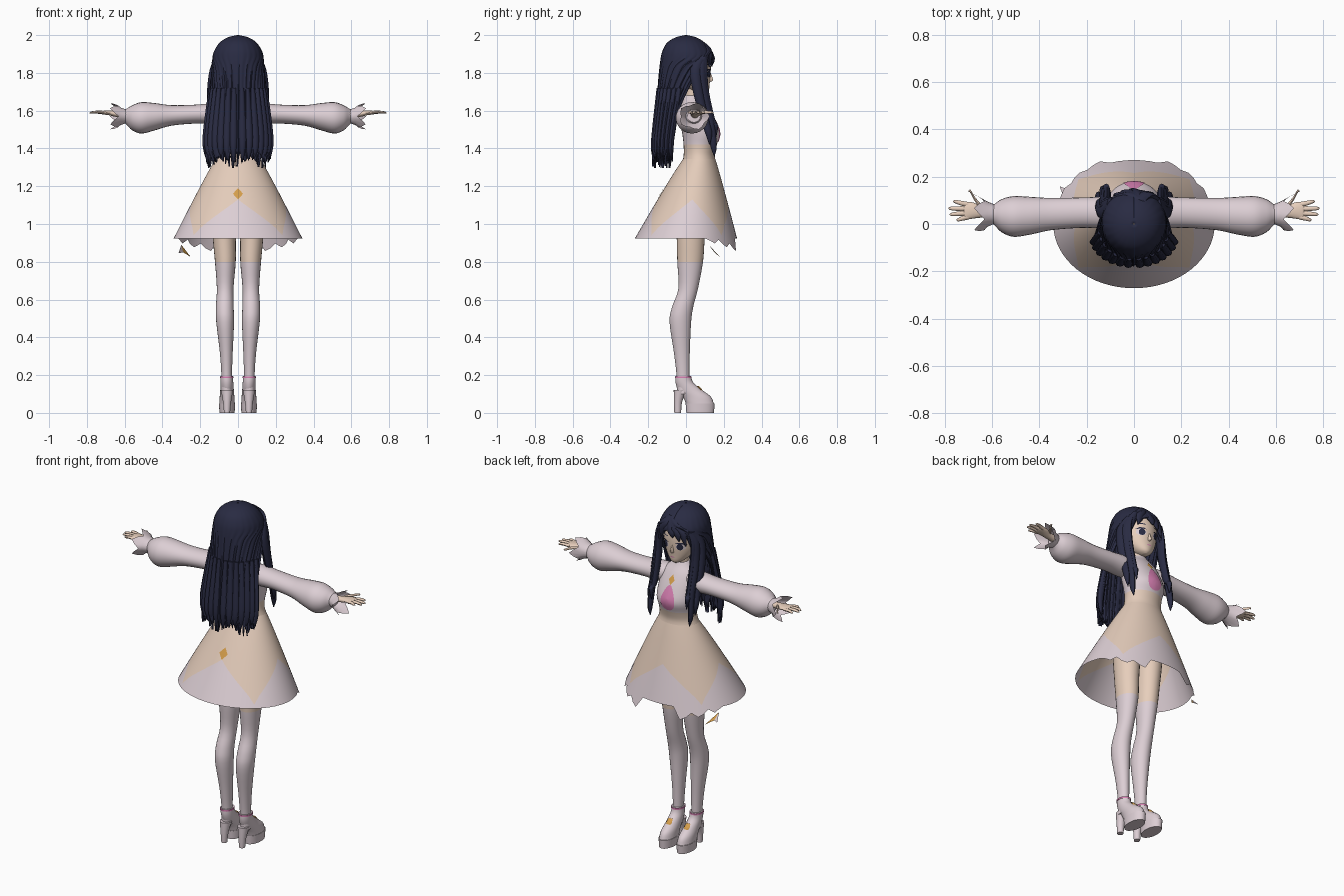
import bpy, bmesh, math
from math import sin, cos, pi, radians
from mathutils import Vector
from mathutils.bvhtree import BVHTree

if "Cube" in bpy.data.objects:
    bpy.data.objects.remove(bpy.data.objects["Cube"])


def material(name, rgb):
    m = bpy.data.materials.new(name)
    m.use_nodes = True
    col = (*rgb, 1)
    m.diffuse_color = col
    node = next(n for n in m.node_tree.nodes if n.type == "BSDF_PRINCIPLED")
    node.inputs["Base Color"].default_value = col
    node.inputs["Roughness"].default_value = 0.8
    return m


WHITE = material("pale pink white", (.72, .62, .66))
PEACH = material("peach cloth", (.77, .60, .49))
SKIN = material("skin", (.80, .62, .50))
NAVY = material("navy hair", (.022, .024, .055))
PINK = material("pink", (.70, .22, .46))
GOLD = material("gold", (.66, .34, .07))


def build(name, verts, faces, mats, rule=None, angle=50):
    me = bpy.data.meshes.new(name)
    bm = bmesh.new()
    vs = [bm.verts.new(v) for v in verts]
    for f in faces:
        bm.faces.new([vs[i] for i in f])
    bmesh.ops.recalc_face_normals(bm, faces=bm.faces)
    for f in bm.faces:
        f.material_index = rule(f.calc_center_median()) if rule else 0
    bm.to_mesh(me)
    bm.free()
    for m in mats:
        me.materials.append(m)
    ob = bpy.data.objects.new(name, me)
    bpy.context.collection.objects.link(ob)
    bpy.ops.object.select_all(action="DESELECT")
    ob.select_set(True)
    bpy.context.view_layer.objects.active = ob
    bpy.ops.object.shade_smooth_by_angle(angle=radians(angle))
    return ob


def grid_faces(rows, n, closed=True):
    return [(r * n + i, r * n + (i + 1) % n, (r + 1) * n + (i + 1) % n, (r + 1) * n + i)
            for r in range(rows - 1) for i in range(n if closed else n - 1)]


def smooth_path(pts, steps=4):
    out = []
    for i in range(len(pts) - 1):
        a, b, c, d = pts[max(i - 1, 0)], pts[i], pts[i + 1], pts[min(i + 2, len(pts) - 1)]
        for k in range(steps):
            t = k / steps
            out.append([q + t / 2 * (r - p + t * (2 * p - 5 * q + 4 * r - s + t * (3 * (q - r) + s - p)))
                        for p, q, r, s in zip(a, b, c, d)])
    return out + [list(pts[-1])]


# Elliptical loft: rings are (position on axis, centre a, centre b, radius a, radius b)
def loft(name, rings, mats, axis="z", side=1, n=20, rule=None, steps=4, angle=50):
    rings = smooth_path(rings, steps)
    verts = []
    for p, a, b, ra, rb in rings:
        for i in range(n):
            u, v = a + ra * cos(2 * pi * i / n), b + rb * sin(2 * pi * i / n)
            x, y, z = (u, v, p) if axis == "z" else (p, u, v)
            verts.append((side * x, y, z))
    last = (len(rings) - 1) * n
    faces = grid_faces(len(rings), n) + [tuple(range(n)), tuple(range(last, last + n))]
    return build(name, verts, faces, mats, rule, angle)


# Thin painted plate projected on a surface along y
def decal(name, target, outline, mat, cx, cz, facing=1, lift=.003):
    me = target.data
    tree = BVHTree.FromPolygons([v.co for v in me.vertices], [p.vertices for p in me.polygons])
    n, verts = len(outline), []
    for f in (.02, .35, .7, 1):
        for x, z in outline:
            px, pz = cx + f * x, cz + f * z
            hit = tree.ray_cast(Vector((px, facing, pz)), Vector((0, -facing, 0)))[0]
            verts.append((px, (hit.y if hit else 0) + facing * lift, pz))
    return build(name, verts, grid_faces(4, n) + [tuple(range(n))], [mat])


def oval(w, h, n=20, taper=0):
    return [(w * cos(2 * pi * i / n) * (1 - taper * sin(2 * pi * i / n)), h * sin(2 * pi * i / n)) for i in range(n)]


# Head, neck and torso
head = loft("head", [(1.685, 0, .085, .012, .02), (1.70, 0, .075, .04, .045), (1.74, 0, .05, .076, .075),
                     (1.79, 0, .03, .098, .10), (1.85, 0, .02, .108, .11), (1.92, 0, .01, .10, .105),
                     (1.97, 0, 0, .05, .05)], [SKIN], n=32)
loft("nose", [(1.752, 0, .122, .006, .004), (1.762, 0, .128, .009, .016), (1.80, 0, .125, .004, .006)], [SKIN], n=10)
loft("neck", [(1.62, 0, .04, .045, .045), (1.68, 0, .035, .038, .038), (1.75, 0, .03, .04, .04)], [SKIN])
torso = loft("bodice", [(1.33, 0, .07, .125, .088), (1.37, 0, .07, .11, .082), (1.42, 0, .075, .108, .088),
                        (1.48, 0, .08, .116, .10), (1.55, 0, .06, .116, .095), (1.62, 0, .045, .10, .072),
                        (1.66, 0, .037, .062, .052), (1.68, 0, .035, .043, .043)], [WHITE, PEACH], n=32,
             rule=lambda c: 1 if c.z < 1.42 else 0)
decal("chest_ribbon", torso, oval(.042, .07, 24, .4), PINK, 0, 1.50)
decal("brooch", torso, [(.018, 0), (0, .026), (-.018, 0), (0, -.026)], GOLD, 0, 1.595)

# Face details
for s, label in ((1, "left"), (-1, "right")):
    decal(label + "_eye_white", head, oval(.025, .019), WHITE, s * .047, 1.795, lift=.002)
    decal(label + "_iris", head, oval(.016, .019), NAVY, s * .045, 1.795, lift=.004)
    decal(label + "_lash", head, [(s * x, z) for x, z in
          ((-.026, 0), (-.01, .008), (.012, .008), (.032, -.004), (.012, .001), (-.01, .001))], NAVY, s * .047, 1.813, lift=.005)
    decal(label + "_brow", head, oval(.022, .003), NAVY, s * .047, 1.845)
decal("mouth", head, oval(.012, .003), PINK, 0, 1.728)

# Hair shell: arcs of (height, x radius, y centre, y radius, half angle measured from the back)
rows = smooth_path([(2.0, .004, 0, .004, 180), (1.988, .055, 0, .055, 180), (1.96, .098, 0, .10, 180),
                    (1.92, .124, .005, .128, 179), (1.885, .134, .008, .14, 172), (1.84, .138, .004, .142, 130),
                    (1.78, .142, -.002, .142, 112), (1.70, .15, -.012, .138, 98), (1.60, .16, -.035, .125, 90),
                    (1.50, .17, -.05, .118, 88), (1.42, .176, -.058, .117, 86), (1.35, .168, -.06, .115, 84)], 3)
N = 91
verts = []
for r, (z, rx, cy, ry, arc) in enumerate(rows):
    t = r / (len(rows) - 1)
    for i in range(N):
        a = radians(arc) * (2 * i / (N - 1) - 1)
        ripple = 1 + (.012 + .035 * t) * t * (sin(i * 1.6) + .6 * sin(i * 2.7))
        hem = (.05 * (i % 3 > 0) - .03 + .025 * sin(i * 1.9)) * max(0, t - .88) / .12
        verts.append((rx * ripple * sin(a), cy - ry * ripple * cos(a), z + hem))
hair = build("back_hair", verts, grid_faces(len(rows), N, False), [NAVY])
solid = hair.modifiers.new("thickness", "SOLIDIFY")
solid.thickness, solid.offset = .012, -1

# Loose locks beside the face, and hanging at the back
for s, label in ((1, "left"), (-1, "right")):
    for k, (dx, dy, end) in enumerate(((0, 0, 1.36), (.018, -.025, 1.42), (-.014, .008, 1.46))):
        loft(f"{label}_side_lock_{k}", [(1.89, .095, .085, .02, .03), (1.82, .122 + dx / 2, .075 + dy, .018, .03),
             (1.70, .128 + dx, .088 + dy, .018, .026), (1.55, .128 + dx, .125 + dy, .016, .022),
             (end + .06, .132 + dx, .145 + dy, .014, .018), (end, .128 + dx, .15 + dy, .002, .002)],
             [NAVY], side=s, n=8)
    for k in range(7):
        a = radians(8 + 12 * k)
        x, y = sin(a), -cos(a)
        loft(f"{label}_back_lock_{k}", [(1.72, .145 * x, -.012 + .133 * y, .012, .012),
             (1.50, .167 * x, -.05 + .117 * y, .02, .014), (1.40, .172 * x, -.058 + .117 * y, .016, .012),
             (1.325 + .012 * (k % 3), .162 * x, -.06 + .11 * y, .002, .002)], [NAVY], side=s, n=8)

# Swept fringe from an off-centre parting
for k, (x, low, out) in enumerate(((-.115, 1.77, .095), (-.085, 1.81, .122), (-.05, 1.835, .136),
                                   (-.012, 1.85, .143), (.075, 1.83, .125), (.108, 1.78, .098))):
    loft(f"fringe_{k}", [(1.955, .025, .095, .02, .014), (1.92, .025 + (x - .025) * .35, .122, .026, .014),
         (1.88, .025 + (x - .025) * .75, .75 * out + .031, .026, .014), (low, x, out, .003, .004)], [NAVY], n=8)

# Skirt with scalloped colour border and ragged front hem
COLS, UP, DOWN = 64, 6, 4
DROP = {3: 0, 4: -.065, 5: -.05, 6: -.025, 7: -.045, 8: -.03, 9: -.005, 10: -.025, 11: -.01}
verts = []
for r in range(UP + DOWN + 1):
    for i in range(COLS):
        a = 2 * pi * i / COLS
        hem = .922 + DROP.get(min(i, COLS - i), 0)
        wave = abs(((a / (pi / 2)) % 1) - .5) * 2
        edge = .94 + .19 * wave ** .75
        z = 1.345 + (edge - 1.345) * r / UP if r <= UP else edge + (hem - edge) * (r - UP) / DOWN
        f = max(0, (1.345 - z) / .42) ** .95
        verts.append(((.118 + .222 * f) * sin(a), .07 * (1 - f) + (.085 + .185 * f) * cos(a), z))
faces = grid_faces(UP + DOWN + 1, COLS)
skirt = build("skirt", verts, faces, [PEACH, WHITE])
for p in skirt.data.polygons:
    p.material_index = int(p.index >= UP * COLS)
decal("skirt_diamond", skirt, [(.027, 0), (0, .03), (-.027, 0), (0, -.03)], GOLD, 0, 1.16, -1, .004)
build("loose_hem_scrap", [(-.30, .12, .89), (-.25, .18, .825), (-.315, .16, .845), (-.29, .15, .85)],
      [(0, 1, 3), (0, 3, 2)], [GOLD, WHITE], lambda c: int(c.x < -.295))

for s, label in ((1, "left"), (-1, "right")):
    # Puffed sleeve and ragged cuff
    loft(label + "_sleeve", [(.05, .045, 1.59, .055, .055), (.13, .048, 1.585, .066, .056), (.22, .048, 1.582, .064, .05),
         (.35, .042, 1.575, .068, .054), (.44, .035, 1.568, .08, .072), (.51, .032, 1.562, .086, .083),
         (.56, .035, 1.562, .07, .066), (.59, .04, 1.568, .045, .042), (.605, .042, 1.57, .034, .032)],
         [WHITE], "x", s, 24)
    n = 20
    verts = []
    for x, rad, jag in ((.585, .034, 0), (.62, .046, 0), (.655, .066, .022)):
        for i in range(n):
            a = 2 * pi * i / n
            j = jag * (1 if i % 4 == 0 else -1 if i % 4 == 2 else 0)
            q = rad + .3 * j
            verts.append((s * (x + j), .042 + 1.15 * q * cos(a), 1.57 + q * sin(a)))
    build(label + "_cuff", verts, grid_faces(3, n), [WHITE])
    # Hand
    loft(label + "_palm", [(.57, .045, 1.575, .02, .018), (.64, .05, 1.582, .023, .016), (.68, .057, 1.588, .034, .013),
         (.71, .055, 1.59, .036, .010), (.72, .055, 1.59, .03, .007)], [SKIN], "x", s, 16)
    for name, x0, y0, x1, y1 in (("thumb", .645, .07, .70, .138), ("index", .70, .082, .765, .095),
                                 ("middle", .705, .064, .785, .066), ("ring", .70, .046, .78, .041),
                                 ("little", .70, .03, .752, .018)):
        loft(f"{label}_{name}_finger", [(x0, y0, 1.588, .011, .009), ((x0 + x1) / 2, (y0 + y1) / 2, 1.592, .010, .008),
             (x1 - .008, y1, 1.59, .007, .006), (x1, y1, 1.588, .002, .002)], [SKIN], "x", s, 8)
    # Leg with stocking
    loft(label + "_leg", [(.10, .06, -.015, .028, .032), (.2, .06, -.016, .028, .034), (.32, .062, -.022, .034, .042),
         (.48, .068, -.03, .047, .057), (.56, .07, -.018, .047, .056), (.66, .068, .012, .044, .052),
         (.80, .067, .022, .055, .068), (.92, .072, .025, .061, .074), (1.1, .074, .03, .07, .085),
         (1.2, .06, .035, .06, .08)], [WHITE, SKIN], side=s, rule=lambda c: int(c.z > .8), n=24)
    # Platform shoe
    loft(label + "_sole", [(0, .058, .075, .04, .073), (.05, .058, .075, .043, .077)], [WHITE], side=s, steps=1, n=28, angle=35)
    loft(label + "_shoe_upper", [(.05, .058, .073, .041, .074), (.085, .058, .058, .039, .074), (.12, .058, .022, .036, .065),
         (.16, .059, -.008, .034, .047), (.195, .06, -.014, .033, .041)], [WHITE], side=s, n=24)
    loft(label + "_heel", [(0, .058, -.044, .016, .018), (.06, .058, -.042, .022, .022), (.12, .058, -.03, .032, .035)],
         [WHITE], side=s, n=16)
    loft(label + "_ankle_strap", [(.184, .06, -.014, .036, .044), (.193, .06, -.014, .036, .044)], [PINK], side=s, steps=1)
    loft(label + "_shoe_bow", [(.112, .058, .086, .012, .006), (.128, .058, .074, .017, .008), (.143, .058, .06, .012, .006)],
         [GOLD], side=s, n=8)
